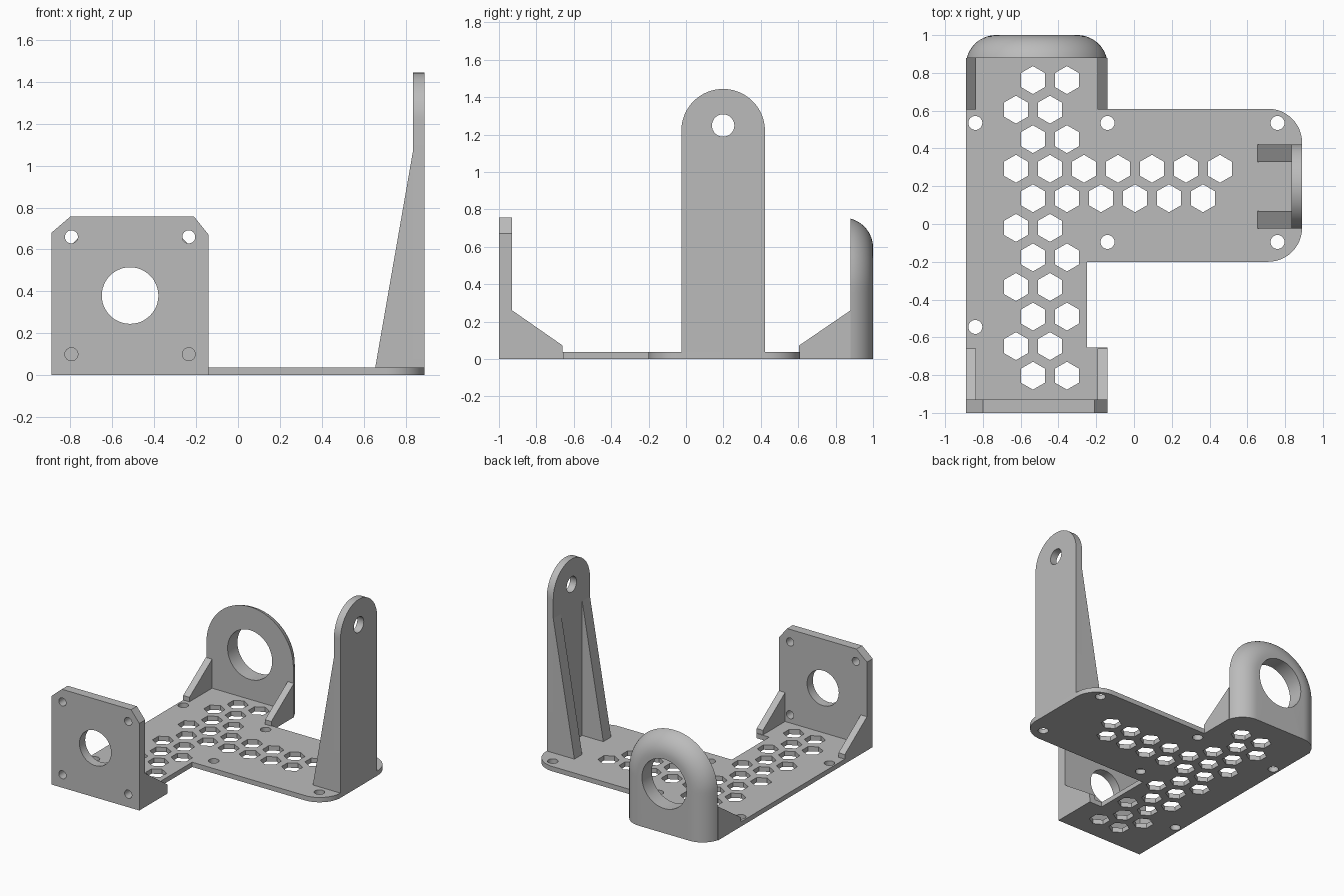
import bpy, bmesh
from math import sin, cos, pi, asin, atan2, radians

cube = bpy.data.objects.get("Cube")
if cube:
    bpy.data.objects.remove(cube, do_unlink=True)

grey = bpy.data.materials.new("plain grey")
grey.use_nodes = True
colour = (0.5, 0.5, 0.5, 1)
grey.diffuse_color = colour
for node in grey.node_tree.nodes:
    if node.type == 'BSDF_PRINCIPLED':
        node.inputs["Base Color"].default_value = colour

parts = []


def finish(name, bm):
    bmesh.ops.remove_doubles(bm, verts=bm.verts, dist=1e-5)
    bmesh.ops.recalc_face_normals(bm, faces=bm.faces)
    mesh = bpy.data.meshes.new(name)
    bm.to_mesh(mesh)
    bm.free()
    mesh.materials.append(grey)
    ob = bpy.data.objects.new(name, mesh)
    bpy.context.collection.objects.link(ob)
    parts.append(ob)


def arc(cx, cy, r, start, end, n):
    return [(cx + r * cos(radians(start + (end - start) * i / n)),
             cy + r * sin(radians(start + (end - start) * i / n))) for i in range(n + 1)]


def ring(cx, cy, r, n=32, turn=0):
    return arc(cx, cy, r, turn, turn + 360, n)[:-1]


def slab(name, outline, axis, lo, hi, holes=()):
    """Extrude a 2D outline with holes between lo and hi along an axis."""
    curve = bpy.data.curves.new(name + " profile", 'CURVE')
    curve.dimensions = '2D'
    curve.fill_mode = 'BOTH'
    curve.extrude = (hi - lo) / 2
    for loop in [outline, *holes]:
        spline = curve.splines.new('POLY')
        spline.points.add(len(loop) - 1)
        for point, (u, v) in zip(spline.points, loop):
            point.co = (u, v, 0, 1)
        spline.use_cyclic_u = True
    temp = bpy.data.objects.new(name + " profile", curve)
    bpy.context.collection.objects.link(temp)
    mesh = bpy.data.meshes.new_from_object(
        temp.evaluated_get(bpy.context.evaluated_depsgraph_get()))
    bm = bmesh.new()
    bm.from_mesh(mesh)
    for vert in bm.verts:
        u, v, w = vert.co
        w += (lo + hi) / 2
        vert.co = {'x': (w, u, v), 'y': (u, w, v), 'z': (u, v, w)}[axis]
    bpy.data.objects.remove(temp)
    bpy.data.curves.remove(curve)
    bpy.data.meshes.remove(mesh)
    finish(name, bm)


LEFT, RIGHT, FLOOR = -0.89, -0.14, 0.037
MID, RADIUS = (LEFT + RIGHT) / 2, (RIGHT - LEFT) / 2

# T-shaped base plate with screw holes and hexagon vents
outline = [(LEFT, -0.93), (RIGHT, -0.93), (RIGHT, -0.655), (-0.25, -0.655), (-0.25, -0.2)]
outline += arc(0.71, -0.02, 0.18, -90, 0, 12) + arc(0.71, 0.43, 0.18, 0, 90, 12)
outline += [(RIGHT, 0.61), (RIGHT, 0.88), (LEFT, 0.88)]
screws = [(-0.84, 0.535), (RIGHT, 0.535), (0.76, 0.535),
          (RIGHT, -0.095), (0.76, -0.095), (-0.84, -0.545)]
holes = [ring(x, y, 0.037) for x, y in screws]
for row in range(11):
    start = -0.625 if row % 2 else -0.535
    for k in range({3: 7, 4: 6}.get(row, 2)):
        holes.append(ring(start + 0.18 * k, 0.762 - 0.1565 * row, 0.074, 6, 30))
slab("base_plate", outline, 'z', 0, FLOOR, holes)

# Front motor plate with clipped corners
outline = [(LEFT, 0), (RIGHT, 0), (RIGHT, 0.67), (-0.21, 0.757), (-0.80, 0.757), (LEFT, 0.68)]
holes = [ring(MID, 0.38, 0.135, 48)]
holes += [ring(MID + 0.28 * sx, 0.38 + 0.28 * sz, 0.031) for sx in (-1, 1) for sz in (-1, 1)]
slab("front_plate", outline, 'y', -1, -0.93, holes)

# Side gussets for the front plate and the rear ring
for side, x in (("right", LEFT), ("left", RIGHT - 0.053)):
    for end, foot, wall in (("front", -0.66, -0.93), ("rear", 0.605, 0.88)):
        slab(f"{end}_gusset_{side}",
             [(foot, FLOOR), (foot, 0.072), (wall, 0.26), (wall, FLOOR)], 'x', x, x + 0.053)

# Tall upright bracket and its two ribs
outline = [(-0.025, FLOOR), (0.422, FLOOR)] + arc(0.1985, 1.22, 0.2235, 0, 180, 40)
slab("upright_bracket", outline, 'x', 0.835, 0.89, [ring(0.1985, 1.248, 0.06)])
for name, y in (("front", -0.025), ("rear", 0.327)):
    slab("upright_rib_" + name, [(0.655, FLOOR), (0.835, FLOOR), (0.835, 1.07)],
         'y', y, y + 0.095)


# Rear bearing ring: arched block with a rounded outer edge
def arch(r):
    steps = [i / 12 for i in range(1, 12)]
    return (arc(MID, 0.38, r, 0, 180, 48) + [(MID - r, 0.38 * (1 - t)) for t in steps]
            + [(MID - r + 2 * r * t, 0) for t in [0, *steps, 1]]
            + [(MID + r, 0.38 * t) for t in steps])


bore = []
for x, z in arch(RADIUS):
    a = atan2(z - 0.38, x - MID)
    bore.append((MID + 0.19 * cos(a), 0.38 + 0.19 * sin(a)))
fillet, first = 0.16, asin(0.25)
loops = [(0.88, bore)]
for i in range(13):
    a = first + (pi / 2 - first) * i / 12
    loops.append((0.84 + fillet * sin(a), arch(RADIUS - fillet * (1 - cos(a)))))
loops.append((1.0, bore))
bm = bmesh.new()
rows = [[bm.verts.new((x, y, z)) for x, z in loop] for y, loop in loops]
for p, q in zip(rows, rows[1:] + rows[:1]):
    for i in range(len(p)):
        bm.faces.new((p[i - 1], p[i], q[i], q[i - 1]))
finish("rear_bearing_ring", bm)

# Smooth shading on curved walls, sharp elsewhere
bpy.ops.object.select_all(action='DESELECT')
for ob in parts:
    ob.select_set(True)
bpy.context.view_layer.objects.active = parts[0]
bpy.ops.object.shade_smooth_by_angle(angle=radians(30))
